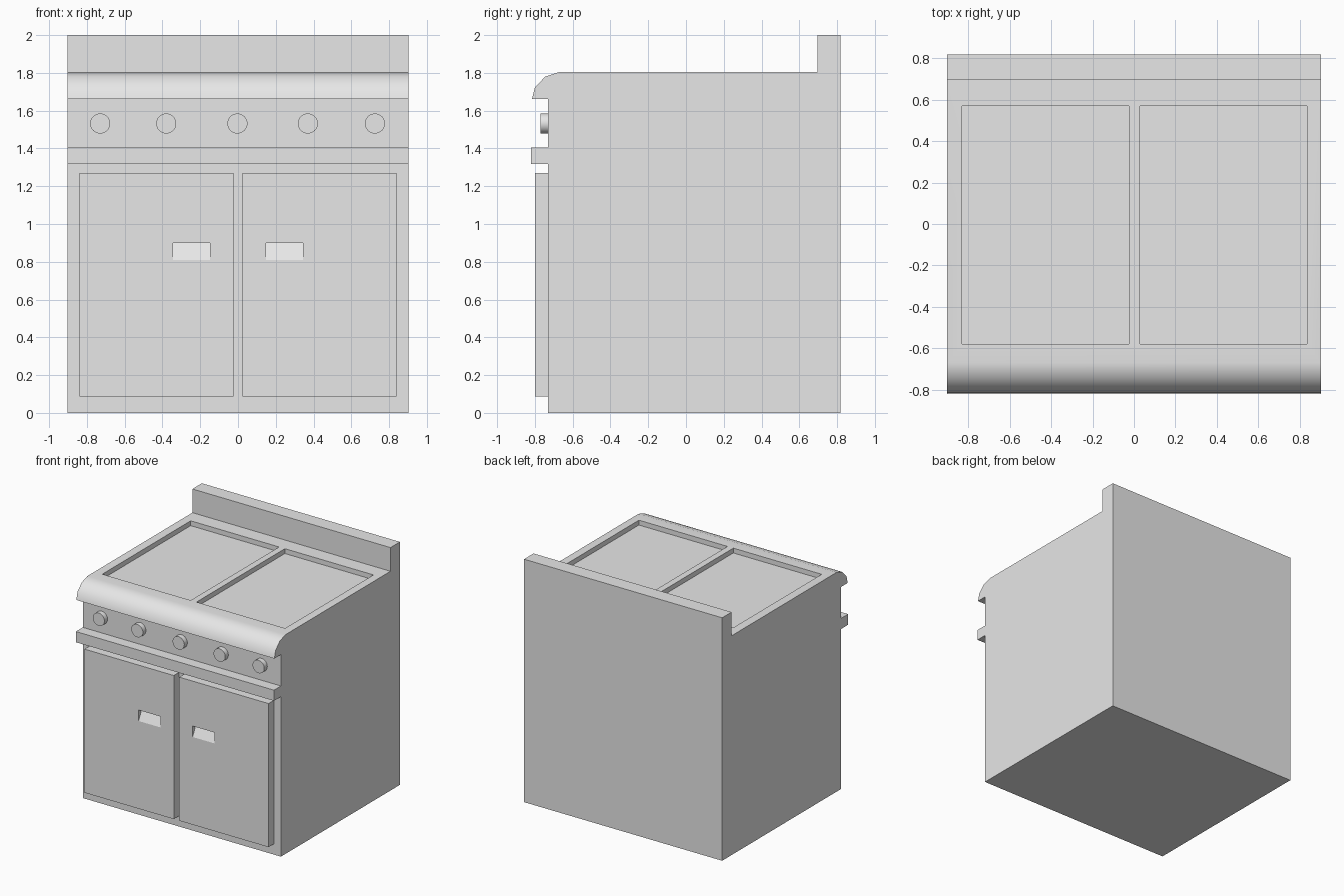
import bpy
import bmesh
import math
from mathutils import Matrix

cube = bpy.data.objects.get("Cube")
if cube:
    bpy.data.objects.remove(cube, do_unlink=True)

# One plain metal colour for the whole range
metal = bpy.data.materials.new("light_grey_metal")
metal.use_nodes = True
metal.diffuse_color = (0.8, 0.8, 0.8, 1)
metal.node_tree.nodes["Principled BSDF"].inputs["Base Color"].default_value = (0.8, 0.8, 0.8, 1)

HALF_W, BACK, FACE, DOOR_FACE = 0.902, 0.818, -0.73, -0.8


def finish(name, bm):
    bmesh.ops.recalc_face_normals(bm, faces=bm.faces)
    mesh = bpy.data.meshes.new(name)
    bm.to_mesh(mesh)
    bm.free()
    obj = bpy.data.objects.new(name, mesh)
    bpy.context.collection.objects.link(obj)
    mesh.materials.append(metal)
    return obj


def extrude_profile(name, profile, x0, x1):
    """Sweep a closed (y, z) outline along x."""
    bm = bmesh.new()
    face = bm.faces.new([bm.verts.new((x0, y, z)) for y, z in profile])
    new = bmesh.ops.extrude_face_region(bm, geom=[face])["geom"]
    verts = [g for g in new if isinstance(g, bmesh.types.BMVert)]
    bmesh.ops.translate(bm, verts=verts, vec=(x1 - x0, 0, 0))
    return finish(name, bm)


def box(name, x0, x1, y0, y1, z0, z1):
    return extrude_profile(name, [(y0, z0), (y1, z0), (y1, z1), (y0, z1)], x0, x1)


def activate(obj):
    bpy.ops.object.select_all(action="DESELECT")
    obj.select_set(True)
    bpy.context.view_layer.objects.active = obj


def cut(obj, cutter):
    mod = obj.modifiers.new("cut", "BOOLEAN")
    mod.operation = "DIFFERENCE"
    mod.solver = "EXACT"
    mod.object = cutter
    activate(obj)
    bpy.ops.object.modifier_apply(modifier=mod.name)
    bpy.data.objects.remove(cutter, do_unlink=True)


def smooth(obj):
    activate(obj)
    bpy.ops.object.shade_smooth_by_angle(angle=math.radians(40))
    obj.modifiers.new("even_shading", "WEIGHTED_NORMAL").keep_sharp = True


# Cabinet with rounded overhanging front lip
TOP = 1.805
body = extrude_profile("cabinet_body", [
    (BACK, 0), (BACK, TOP), (-0.67, TOP), (-0.745, 1.78), (-0.8, 1.724),
    (-0.815, 1.663), (FACE, 1.663), (FACE, 0)], -HALF_W, HALF_W)

# Two shallow cooking wells in the top
for x0, x1 in ((-0.83, -0.025), (0.028, 0.835)):
    cut(body, box("well_cutter", x0, x1, -0.58, 0.57, TOP - 0.04, TOP + 0.1))
smooth(body)

# Upstand along the back and rail under the knobs
box("backsplash", -HALF_W, HALF_W, 0.695, BACK, TOP, 2)
box("front_rail", -HALF_W, HALF_W, -0.82, FACE, 1.317, 1.405)

# Doors with sloped finger pockets
for side, sign in (("right", -1), ("left", 1)):
    x0, x1 = sorted((sign * 0.025, sign * 0.838))
    door = box(side + "_door", x0, x1, DOOR_FACE, FACE, 0.088, 1.27)
    p0, p1 = sorted((sign * 0.147, sign * 0.345))
    cut(door, extrude_profile("pocket_cutter", [
        (-0.755, 0.9), (-0.85, 0.9), (-0.85, 0.71)], p0, p1))

# Control knobs
for i, x in enumerate((-0.73, -0.38, -0.003, 0.37, 0.725)):
    bm = bmesh.new()
    place = Matrix.Translation((x, FACE - 0.02, 1.532)) @ Matrix.Rotation(math.pi / 2, 4, "X")
    bmesh.ops.create_cone(bm, cap_ends=True, segments=32, radius1=0.053,
                          radius2=0.053, depth=0.04, matrix=place)
    smooth(finish(f"control_knob_{i + 1}", bm))
